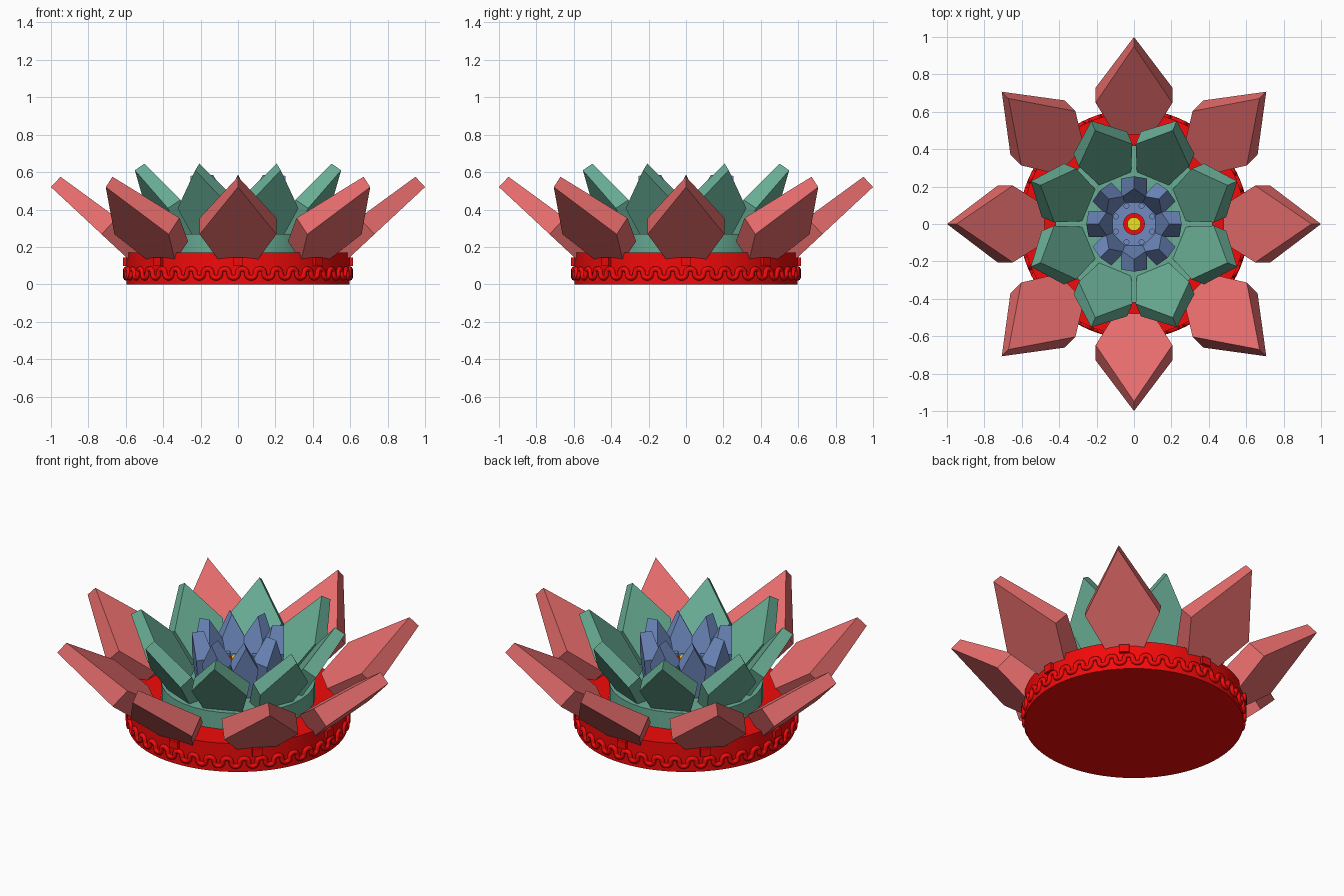
import bpy, bmesh
from math import sin, cos, pi, radians
from mathutils import Vector, Matrix

if "Cube" in bpy.data.objects:
    bpy.data.objects.remove(bpy.data.objects["Cube"])


def material(name, rgb):
    m = bpy.data.materials.new(name)
    m.diffuse_color = (*rgb, 1)
    m.use_nodes = True
    m.node_tree.nodes["Principled BSDF"].inputs["Base Color"].default_value = m.diffuse_color
    return m


RED = material("bright_red", (0.9, 0.003, 0.003))
ROSE = material("rose", (0.8, 0.15, 0.15))
GREEN = material("sea_green", (0.14, 0.42, 0.3))
BLUE = material("slate_blue", (0.16, 0.26, 0.53))
YELLOW = material("yellow", (0.85, 0.75, 0.01))


def finish(bm, name, mat):
    bmesh.ops.recalc_face_normals(bm, faces=bm.faces)
    me = bpy.data.meshes.new(name)
    bm.to_mesh(me)
    bm.free()
    me.materials.append(mat)
    ob = bpy.data.objects.new(name, me)
    bpy.context.collection.objects.link(ob)
    return ob


def petal_ring(name, mat, tip, tilt, length, wide, half, foot, thick, flare, offset):
    """Ring of eight leaning pointed wedges; tip = (radius, z) of the outer face,
    flare = how fast the slab thickens towards its foot."""
    a = radians(tilt)
    down = Vector((-cos(a), 0, -sin(a)))
    inward = Vector((-sin(a), 0, cos(a)))
    top = Vector((tip[0], 0, tip[1]))
    outline = [(0, 0), (wide, half), (length, foot), (length, -foot), (wide, -half)]
    bm = bmesh.new()
    for k in range(8):
        rot = Matrix.Rotation(radians(offset + 45 * k), 3, 'Z')
        rows = []
        for inner in (0, 1):
            rows.append([bm.verts.new(rot @ (top + down * t + Vector((0, w, 0))
                                             + inward * inner * (thick + flare * t)))
                         for t, w in outline])
        lo, hi = rows
        bm.faces.new(lo)
        bm.faces.new(hi[::-1])
        for i in range(5):
            j = (i + 1) % 5
            bm.faces.new((lo[i], lo[j], hi[j], hi[i]))
    return finish(bm, name, mat)


def disc(name, mat, r, z0, z1, sides=32):
    bm = bmesh.new()
    bmesh.ops.create_cone(bm, cap_ends=True, segments=sides, radius1=r, radius2=r,
                          depth=z1 - z0, matrix=Matrix.Translation((0, 0, (z0 + z1) / 2)))
    ob = finish(bm, name, mat)
    for p in ob.data.polygons:
        p.use_smooth = abs(p.normal.z) < 0.9
    ob.data.set_sharp_from_angle(angle=radians(35))
    return ob


def wave_trim(name, mat, r, z, amp, waves, tube, per_wave):
    """Closed meandering tube round the base."""
    cu = bpy.data.curves.new(name, 'CURVE')
    cu.dimensions = '3D'
    cu.bevel_depth = tube
    cu.bevel_resolution = 2
    sp = cu.splines.new('POLY')
    steps = waves * per_wave
    sp.points.add(steps - 1)
    for i, p in enumerate(sp.points):
        ph = 2 * pi * i / per_wave
        t = (ph - 0.45 * sin(2 * ph)) / waves
        p.co = (r * cos(t), r * sin(t), z + amp * sin(ph), 1)
    sp.use_cyclic_u = True
    cu.materials.append(mat)
    ob = bpy.data.objects.new(name, cu)
    bpy.context.collection.objects.link(ob)


# Round base with wavy trim
disc("base", RED, 0.597, 0, 0.17, 96)
wave_trim("base_wave_trim", RED, 0.6, 0.058, 0.024, 40, 0.014, 16)

# Small blocks on the base under each outer petal
bm = bmesh.new()
for k in range(8):
    m = (Matrix.Rotation(radians(45 * k), 4, 'Z') @ Matrix.Translation((0.595, 0, 0.12))
         @ Matrix.Diagonal((0.04, 0.055, 0.045, 1)))
    bmesh.ops.create_cube(bm, size=1, matrix=m)
finish(bm, "base_blocks", RED)

# Three rings of petals
petal_ring("outer_petals", ROSE, (1.0, 0.52), 43, 0.58, 0.37, 0.205, 0.1, 0.075, 0.12, 0)
petal_ring("middle_petals", GREEN, (0.597, 0.61), 58, 0.51, 0.24, 0.155, 0.08, 0.066, 0.08, 22.5)
petal_ring("inner_petals", BLUE, (0.255, 0.58), 85, 0.32, 0.14, 0.07, 0.042, 0.066, 0.26, 0)

# Hubs that carry the rings
disc("middle_hub", GREEN, 0.42, 0.16, 0.27, 32)
disc("inner_hub", BLUE, 0.16, 0.26, 0.38, 32)

# Studs round the centre
bm = bmesh.new()
for k in range(8):
    t = radians(22.5 + 45 * k)
    bmesh.ops.create_cone(bm, cap_ends=True, segments=12, radius1=0.016, radius2=0.016, depth=0.04,
                          matrix=Matrix.Translation((0.105 * cos(t), 0.105 * sin(t), 0.38)))
finish(bm, "centre_studs", BLUE)

# Flower centre
disc("centre_ring", RED, 0.058, 0.36, 0.4, 32)
disc("centre_button", YELLOW, 0.036, 0.39, 0.415, 32)
